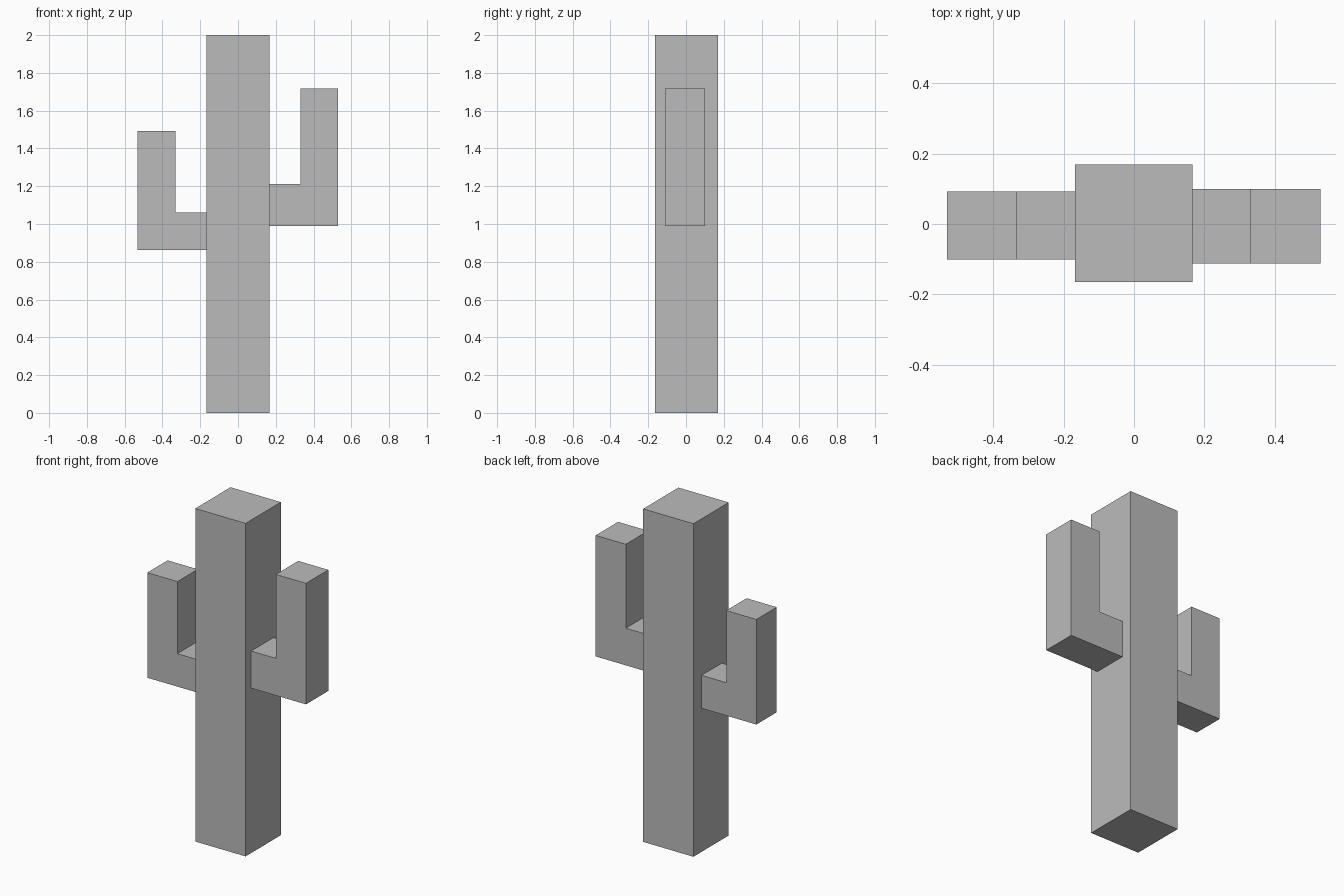
import bpy
import bmesh

default = bpy.data.objects.get("Cube")
if default:
    bpy.data.objects.remove(default, do_unlink=True)

GREY = (0.5, 0.5, 0.5, 1.0)
grey = bpy.data.materials.new("plain_grey")
grey.use_nodes = True
grey.diffuse_color = GREY
bsdf = next(n for n in grey.node_tree.nodes if n.type == 'BSDF_PRINCIPLED')
bsdf.inputs["Base Color"].default_value = GREY


def extrude_profile(name, profile, y_front, y_back):
    """Extrude a closed (x, z) outline from y_front to y_back."""
    bm = bmesh.new()
    face = bm.faces.new([bm.verts.new((x, y_front, z)) for x, z in profile])
    extruded = bmesh.ops.extrude_face_region(bm, geom=[face])["geom"]
    moved = [g for g in extruded if isinstance(g, bmesh.types.BMVert)]
    bmesh.ops.translate(bm, verts=moved, vec=(0, y_back - y_front, 0))
    bmesh.ops.recalc_face_normals(bm, faces=bm.faces)
    mesh = bpy.data.meshes.new(name)
    bm.to_mesh(mesh)
    bm.free()
    mesh.materials.append(grey)
    obj = bpy.data.objects.new(name, mesh)
    bpy.context.collection.objects.link(obj)
    return obj


def arm(name, root, elbow, tip, bottom, shelf, top, y_front, y_back):
    """L-shaped arm: runs out from root to tip, then rises from elbow."""
    outline = [(root, bottom), (tip, bottom), (tip, top),
               (elbow, top), (elbow, shelf), (root, shelf)]
    return extrude_profile(name, outline, y_front, y_back)


# Square trunk
extrude_profile("trunk", [(-0.168, 0), (0.166, 0), (0.166, 2), (-0.168, 2)],
                -0.165, 0.169)

# Arms, the left one higher and slightly thicker
arm("left_arm", 0.166, 0.33, 0.53, 0.99, 1.213, 1.717, -0.112, 0.1)
arm("right_arm", -0.168, -0.332, -0.532, 0.862, 1.06, 1.493, -0.101, 0.092)
